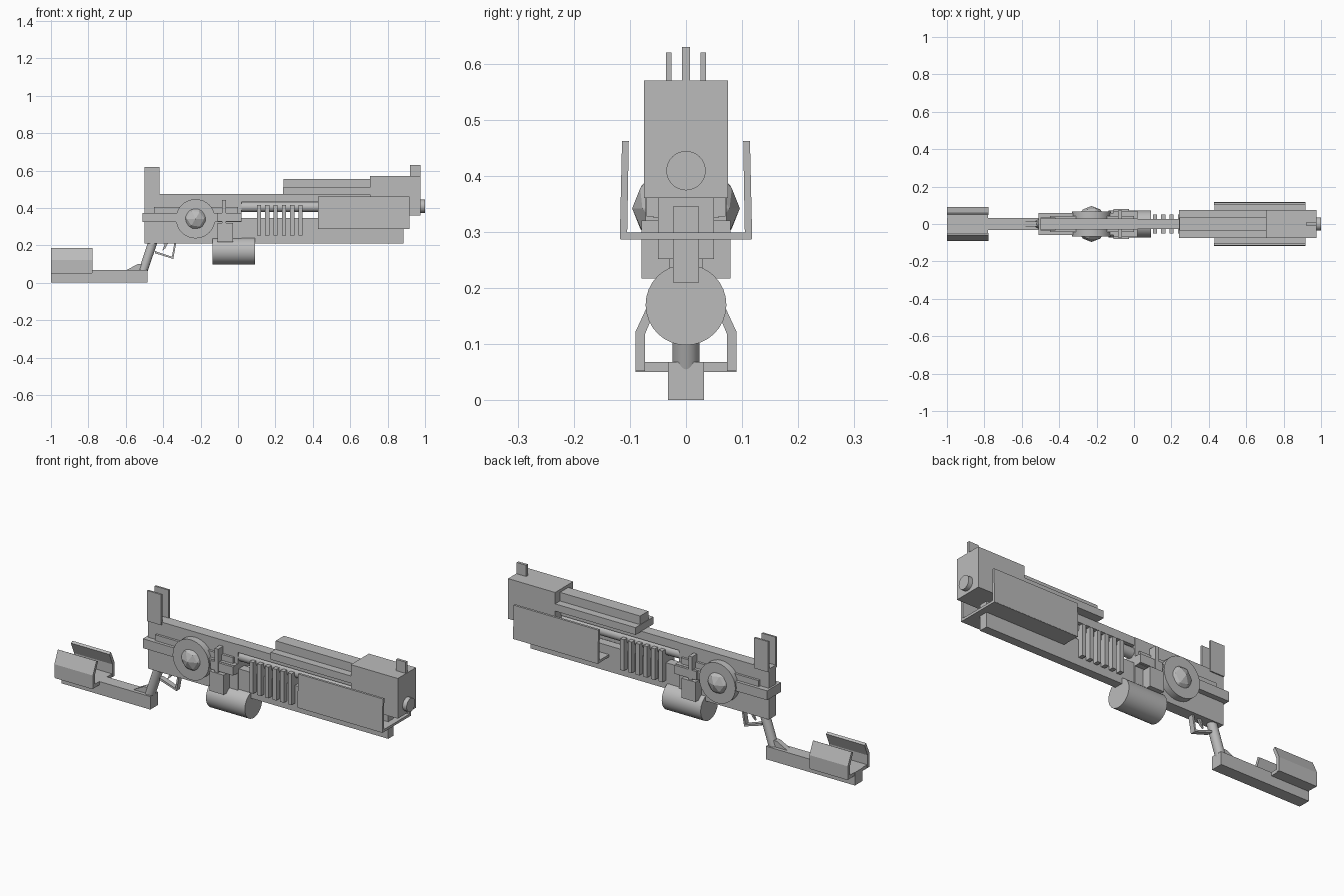
import bpy, bmesh, math
from mathutils import Vector

if "Cube" in bpy.data.objects:
    bpy.data.objects.remove(bpy.data.objects["Cube"])

grey = bpy.data.materials.new("plain grey")
grey.diffuse_color = (0.5, 0.5, 0.5, 1)
grey.use_nodes = True
grey.node_tree.nodes["Principled BSDF"].inputs["Base Color"].default_value = grey.diffuse_color


def finish(name, bm):
    bmesh.ops.recalc_face_normals(bm, faces=bm.faces)
    me = bpy.data.meshes.new(name)
    bm.to_mesh(me)
    bm.free()
    me.materials.append(grey)
    ob = bpy.data.objects.new(name, me)
    bpy.context.collection.objects.link(ob)
    return ob


def box(name, x0, x1, y0, y1, z0, z1):
    bm = bmesh.new()
    bmesh.ops.create_cube(bm, size=1)
    for v in bm.verts:
        v.co = (x1 if v.co.x > 0 else x0, y1 if v.co.y > 0 else y0, z1 if v.co.z > 0 else z0)
    return finish(name, bm)


def cbox(name, x0, x1, w, z0, z1):
    return box(name, x0, x1, -w, w, z0, z1)


def cyl(name, a, b, r, n=32):
    a, b = Vector(a), Vector(b)
    d = b - a
    bm = bmesh.new()
    bmesh.ops.create_cone(bm, cap_ends=True, segments=n, radius1=r, radius2=r, depth=d.length)
    rot = d.to_track_quat('Z', 'Y')
    for v in bm.verts:
        v.co = rot @ v.co + (a + b) / 2
    ob = finish(name, bm)
    for p in ob.data.polygons:
        p.use_smooth = len(p.vertices) == 4
    ob.data.set_sharp_from_angle(angle=math.radians(35))
    return ob


def prism(name, pts, lo, hi, axis):
    """Extrude an outline along x (points are y,z) or y (points are x,z)."""
    bm = bmesh.new()
    def put(p, t):
        return bm.verts.new((t, p[0], p[1]) if axis == 'x' else (p[0], t, p[1]))
    a = [put(p, lo) for p in pts]
    b = [put(p, hi) for p in pts]
    bm.faces.new(a)
    bm.faces.new(b[::-1])
    for i in range(len(pts)):
        j = (i + 1) % len(pts)
        bm.faces.new((a[i], a[j], b[j], b[i]))
    return finish(name, bm)


# Stock arm, shoulder cradle and grip
cbox("stock_arm", -1.0, -0.485, 0.032, 0.0, 0.068)
cbox("cradle_floor", -0.997, -0.78, 0.09, 0.05, 0.068)
for s, side in ((-1, "near"), (1, "far")):
    prism("cradle_wall_" + side,
          [(s * y, z) for y, z in ((0.09, 0.052), (0.09, 0.122), (0.06, 0.187),
                                   (0.047, 0.18), (0.073, 0.118), (0.073, 0.052))],
          -1.0, -0.777, 'x')
cyl("grip", (-0.448, 0, 0.24), (-0.517, 0, 0.035), 0.024)
prism("grip_wedge", [(-0.60, 0.066), (-0.50, 0.066), (-0.50, 0.10), (-0.535, 0.10)], -0.014, 0.014, 'y')

# Trigger guard and trigger
prism("trigger_guard", [(-0.445, 0.17), (-0.445, 0.158), (-0.346, 0.127), (-0.33, 0.215),
                        (-0.34, 0.215), (-0.353, 0.139)], -0.014, 0.014, 'y')
prism("trigger", [(-0.39, 0.215), (-0.372, 0.215), (-0.388, 0.185), (-0.405, 0.17), (-0.398, 0.187)],
      -0.006, 0.006, 'y')

# Receiver and long rails
cbox("receiver", -0.5, 0.02, 0.03, 0.21, 0.474)
cbox("upper_rail", 0.0, 0.72, 0.028, 0.432, 0.474)
cbox("lower_rail", 0.0, 0.885, 0.023, 0.21, 0.345)
cyl("gas_tube", (-0.1, 0, 0.405), (0.75, 0, 0.405), 0.027)
cbox("side_strip", -0.45, 0.0, 0.042, 0.37, 0.405)
cbox("side_rail", -0.51, 0.02, 0.058, 0.325, 0.374)
cbox("side_plate", -0.11, 0.02, 0.07, 0.327, 0.372)
cbox("side_post", -0.085, -0.065, 0.072, 0.32, 0.443)
cbox("side_block", -0.11, -0.028, 0.079, 0.217, 0.32)

# Drum under the receiver
cyl("drum", (-0.135, 0, 0.17), (0.09, 0, 0.17), 0.072)

# Round side housing and faceted dome through both sides
cyl("housing_disc", (-0.227, -0.066, 0.342), (-0.227, 0.066, 0.342), 0.105)
bm = bmesh.new()
bmesh.ops.create_icosphere(bm, subdivisions=2, radius=1)
for v in bm.verts:
    v.co = (v.co.x * 0.08 - 0.227, v.co.y * 0.096, v.co.z * 0.08 + 0.342)
finish("side_dome", bm)

# Cooling fins
for i in range(6):
    x = 0.112 + i * 0.0445
    cbox(f"fin_{i + 1}", x - 0.011, x + 0.011, 0.05, 0.252, 0.415)

# Barrel shroud, front block and muzzle
cbox("shroud_base", 0.24, 0.72, 0.074, 0.472, 0.51)
cbox("shroud_ridge", 0.242, 0.72, 0.034, 0.505, 0.555)
cbox("front_block", 0.705, 0.977, 0.075, 0.36, 0.57)
cyl("muzzle", (0.95, 0, 0.409), (1.0, 0, 0.409), 0.035)

# Handguard tray with thin side walls
cbox("handguard_floor", 0.43, 0.918, 0.117, 0.286, 0.299)
for s, side in ((-1, "near"), (1, "far")):
    prism("handguard_wall_" + side,
          [(s * 0.118, 0.287), (s * 0.114, 0.462), (s * 0.102, 0.462), (s * 0.105, 0.287)],
          0.427, 0.918, 'x')

# Sights
cbox("front_sight", 0.92, 0.975, 0.007, 0.56, 0.629)
for s, side in ((-1, "near"), (1, "far")):
    y = s * 0.031
    box("rear_sight_" + side, -0.5, -0.42, y - 0.005, y + 0.005, 0.46, 0.62)
